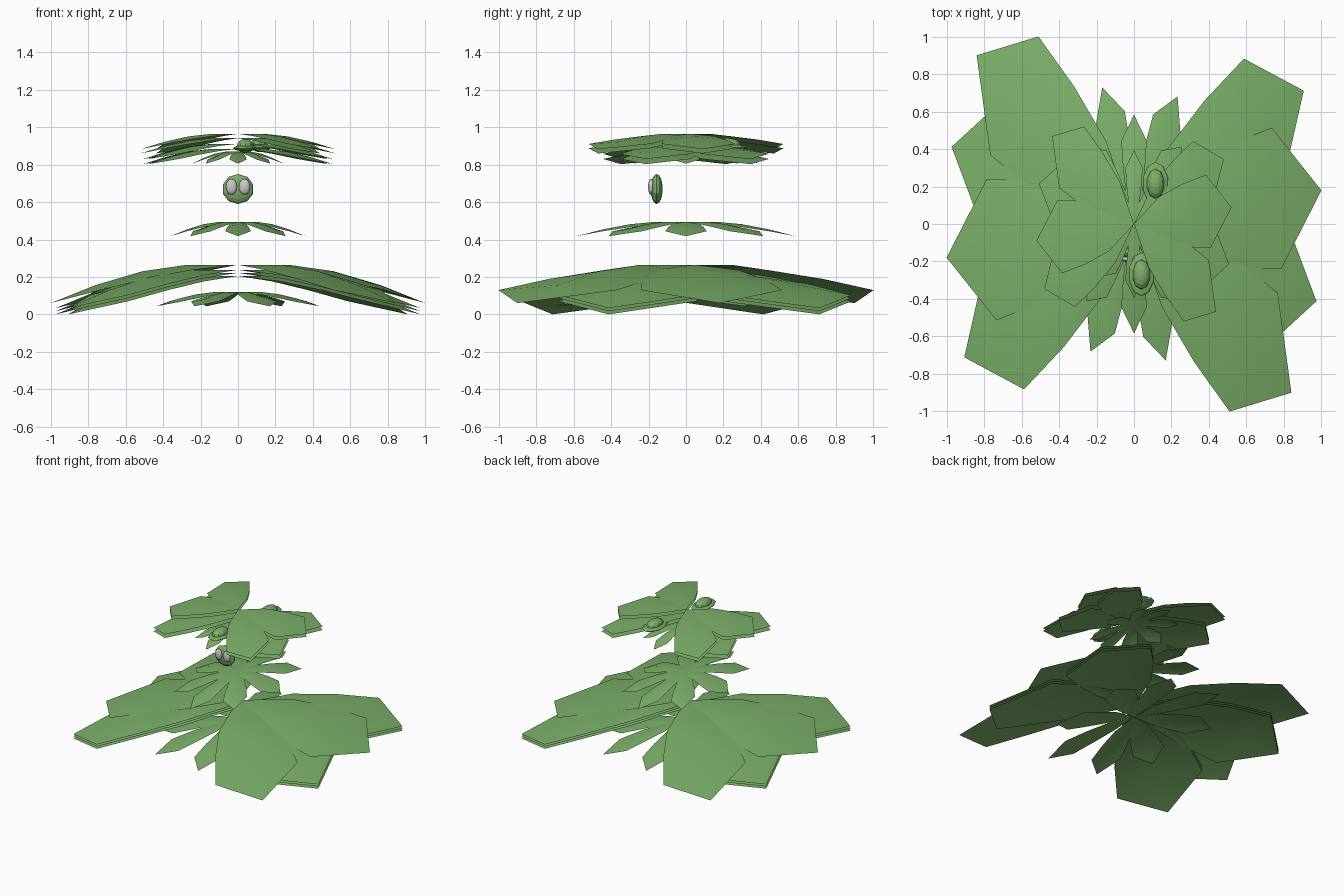
import bpy, bmesh, math

if "Cube" in bpy.data.objects:
    bpy.data.objects.remove(bpy.data.objects["Cube"])

Y_STRETCH = 1.625  # whole plant is wider in depth than in width


def material(name, rgb):
    m = bpy.data.materials.new(name)
    m.diffuse_color = (*rgb, 1)
    m.use_nodes = True
    m.node_tree.nodes["Principled BSDF"].inputs["Base Color"].default_value = m.diffuse_color
    return m


GREEN = material("leaf_green", (0.20, 0.43, 0.14))
GREY = material("pale_grey", (0.62, 0.58, 0.60))


def finish(bm, name, mat, smooth):
    me = bpy.data.meshes.new(name)
    bm.to_mesh(me)
    bm.free()
    ob = bpy.data.objects.new(name, me)
    bpy.context.collection.objects.link(ob)
    me.materials.append(mat)
    for p in me.polygons:
        p.use_smooth = smooth
    return ob


# Leaf stations: distance along, rib drop, edge drop (fractions)
STATIONS = [(0.27, 0.0, 0.14), (0.51, 0.17, 0.37), (0.76, 0.53, 0.66)]
WIDTHS = [0.62, 0.86, 1.0]


def tier(name, z_by_angle, length, half_width, drop):
    """A ring of pointed, drooping leaves joined at the stem."""
    bm = bmesh.new()
    for deg, z in z_by_angle:
        c, s = math.cos(math.radians(deg)), math.sin(math.radians(deg))

        def vert(along, across, fall):
            u, v = along * length, across * half_width
            return bm.verts.new((u * c - v * s, (u * s + v * c) * Y_STRETCH, z - fall * drop))

        root = vert(0, 0, 0)
        tip = vert(1, 0, 1)
        rows = [(vert(a, -w, e), vert(a, 0, r), vert(a, w, e))
                for (a, r, e), w in zip(STATIONS, WIDTHS)]
        for k in (0, 1):
            bm.faces.new((root, rows[0][k], rows[0][k + 1]))
            for p, q in zip(rows, rows[1:]):
                bm.faces.new((p[k], q[k], q[k + 1], p[k + 1]))
            bm.faces.new((rows[2][k], tip, rows[2][k + 1]))
    return finish(bm, name, GREEN, True)


def both_sides(leaves):
    return leaves + [(a + 180, z) for a, z in leaves]


def layers(angles, heights):
    return both_sides([(a, z) for z in heights for a in angles])


def ellipsoid(name, centre, radii, mat, seg=10, rings=8, axis="Z", smooth=False):
    bm = bmesh.new()
    bmesh.ops.create_uvsphere(bm, u_segments=seg, v_segments=rings, radius=1)
    for v in bm.verts:
        x, y, z = v.co
        if axis == "Y":
            x, y, z = x, -z, y
        v.co = [o + r * t for o, r, t in zip(centre, radii, (x, y, z))]
    return finish(bm, name, mat, smooth)


# Large lower leaves: top pair and the stacked pair between them
tier("lower_large_leaves",
     layers((-33.4, 6.3), (0.265,)) + layers((25.8, -14.6), (0.238, 0.222, 0.205)),
     1.008, 0.234, 0.205)
# Large upper leaves: four close layers
tier("upper_large_leaves",
     layers((-33.4, 6.0), (0.965, 0.942)) + layers((24.0, -14.6), (0.912, 0.885)),
     0.525, 0.121, 0.082)

# Small leaf rings
tier("lower_small_leaves",
     both_sides([(a, 0.12) for a in (24, 61, 110.7, 155.7)]), 0.48, 0.085, 0.077)
tier("middle_leaves", [(i * 45, 0.495) for i in range(8)], 0.36, 0.068, 0.077)
tier("upper_small_leaves", [(i * 45, 0.87) for i in range(8)], 0.243, 0.046, 0.064)

# Buds resting between the upper leaves
for i, (x, y, z) in enumerate([(0.04, -0.27, 0.888), (0.115, 0.215, 0.893)]):
    ellipsoid(f"bud_base_{i}", (x, y, z), (0.07, 0.117, 0.016), GREEN)
    ellipsoid(f"bud_dome_{i}", (x, y, z + 0.012), (0.048, 0.08, 0.038), GREEN)

# Flat round head with a pair of eyes
ellipsoid("head", (0, -0.157, 0.67), (0.085, 0.032, 0.08), GREEN, 10, 8, "Y")
for side in (-1, 1):
    ellipsoid("eye", (side * 0.035, -0.187, 0.682), (0.03, 0.016, 0.043), GREY, 12, 8, "Y", True)
